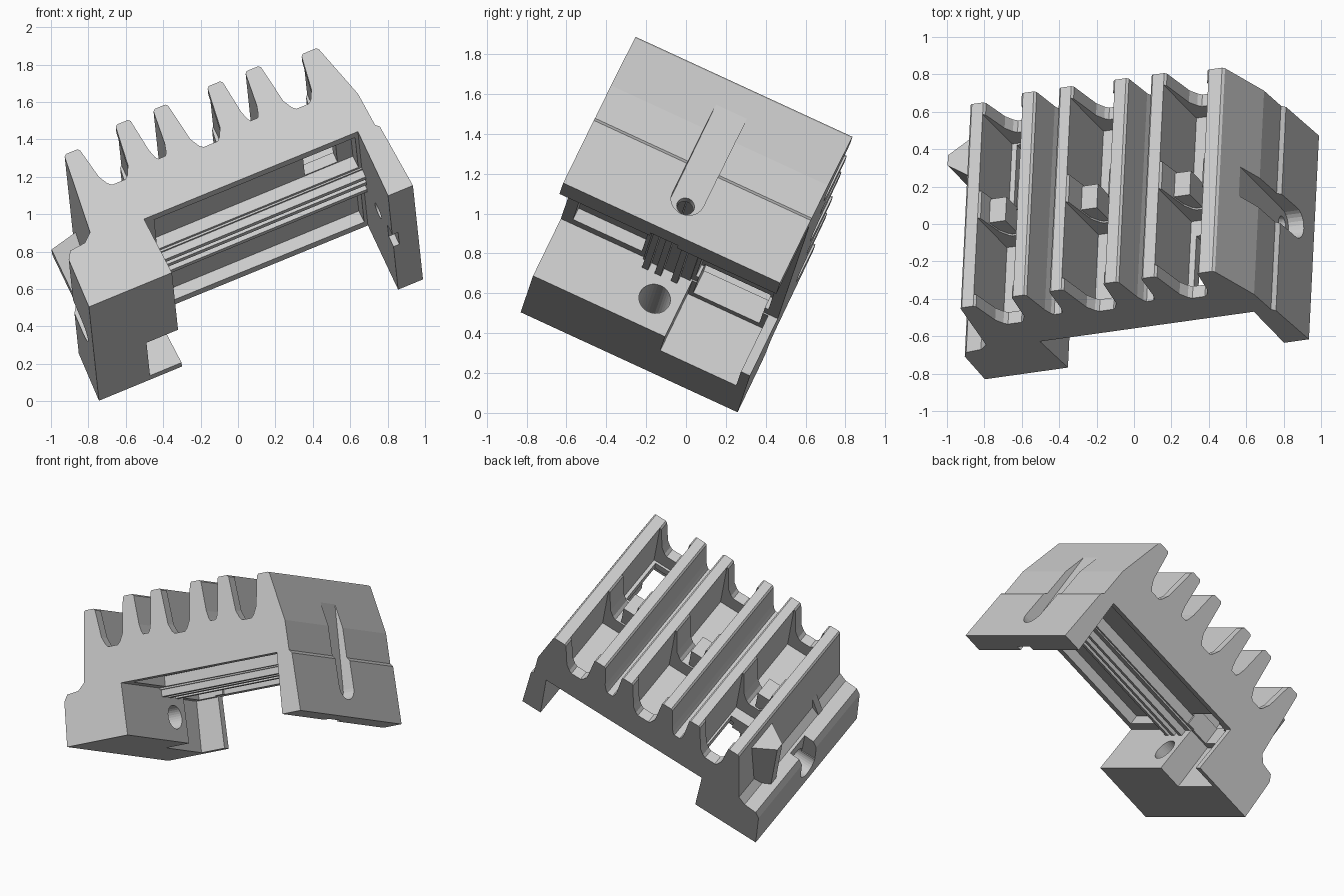
import bpy, bmesh, math
from mathutils import Vector, Matrix

cube = bpy.data.objects.get("Cube")
if cube:
    bpy.data.objects.remove(cube, do_unlink=True)

# Tilted frame: u runs along the clip, v through its depth, w upward
U = Vector((0.917, 0.129, 0.378)).normalized()
V = Vector((0.05, 0.908, -0.416))
V = (V - U * V.dot(U)).normalized()
W = U.cross(V)
FRAME = Matrix((U, V, W)).transposed().to_4x4()
FRAME.translation = Vector((-0.797, -0.83, 0.505))
DEPTH = 1.2

grey = bpy.data.materials.new("light_grey")
grey.use_nodes = True
grey.diffuse_color = (0.6, 0.6, 0.6, 1)
grey.node_tree.nodes["Principled BSDF"].inputs["Base Color"].default_value = (0.6, 0.6, 0.6, 1)


def volume(mesh):
    bm = bmesh.new()
    bm.from_mesh(mesh)
    result = bm.calc_volume(signed=True)
    bm.free()
    return result


def prism(name, points, start, end, along):
    """Closed solid from a 2D outline swept along one axis of the tilted frame."""
    place = {"u": lambda a, b, t: (t, a, b),
             "v": lambda a, b, t: (a, t, b),
             "w": lambda a, b, t: (a, b, t)}[along]
    bm = bmesh.new()
    near = [bm.verts.new(FRAME @ Vector(place(a, b, start))) for a, b in points]
    far = [bm.verts.new(FRAME @ Vector(place(a, b, end))) for a, b in points]
    bm.faces.new(near[::-1])
    bm.faces.new(far)
    for i in range(len(points)):
        j = (i + 1) % len(points)
        bm.faces.new((near[i], near[j], far[j], far[i]))
    if bm.calc_volume(signed=True) < 0:
        bmesh.ops.reverse_faces(bm, faces=bm.faces[:])
    mesh = bpy.data.meshes.new(name)
    bm.to_mesh(mesh)
    bm.free()
    mesh.materials.append(grey)
    obj = bpy.data.objects.new(name, mesh)
    bpy.context.collection.objects.link(obj)
    return obj


def box(name, u, v, w):
    return prism(name, [(u[0], v[0]), (u[1], v[0]), (u[1], v[1]), (u[0], v[1])], w[0], w[1], "w")


def rod(name, v, w, radius, u, sides=32):
    ring = [(v + radius * math.cos(i * math.tau / sides), w + radius * math.sin(i * math.tau / sides))
            for i in range(sides)]
    return prism(name, ring, u[0], u[1], "u")


def cut(target, cutter):
    """Subtract a cutter, keeping the first solver result that is a sound solid."""
    cutter.hide_render = True
    before = volume(target.data)
    for solver in ("MANIFOLD", "EXACT", "FLOAT"):
        mod = target.modifiers.new("cut", "BOOLEAN")
        mod.operation = "DIFFERENCE"
        mod.solver = solver
        mod.object = cutter
        graph = bpy.context.evaluated_depsgraph_get()
        graph.update()
        mesh = bpy.data.meshes.new_from_object(target.evaluated_get(graph))
        target.modifiers.clear()
        if 0.6 * before < volume(mesh) < before - 1e-6:
            target.data = mesh
            break
    bpy.data.objects.remove(cutter, do_unlink=True)


# Body: legs, deck and six ridges as a single side outline
fingers = [(0.233, 0.323, 0.877), (0.551, 0.638, 0.923), (0.771, 0.856, 0.923),
           (1.088, 1.177, 0.926), (1.308, 1.398, 0.923), (1.621, 1.722, 0.891)]
outline = [(0, 0), (0.012, 0.3), (0.04, 0.345), (0.13, 0.355), (0.18, 0.4)]
for i, (left, right, top) in enumerate(fingers):
    if i:
        before = fingers[i - 1][1]
        near, far, low = (0.03, 0.075, 0.608) if i % 2 else (0.02, 0.045, 0.645)
        outline += [(before + near, low + 0.07), (before + far * 0.75, low + 0.018), (before + far, low),
                    (left - far, low), (left - far * 0.75, low + 0.018), (left - near, low + 0.07)]
    outline += [(left, top - 0.012), (left + 0.012, top), (right - 0.012, top), (right, top - 0.012)]
outline += [(1.808, 0.551), (1.818, 0.347), (1.838, 0.325), (1.861, -0.066), (1.716, -0.066),
            (1.719, 0.348), (0.473, 0.352), (0.484, 0)]
body = prism("clip_body", outline, 0, DEPTH, "v")

# Pockets in the wide gaps, front and back of a middle web
for i in (0, 2, 4):
    u = (fingers[i][1] - 0.012, fingers[i + 1][0] + 0.012)
    for v in [(0.07, 0.52), (0.68, 1.13)]:
        cut(body, box("pocket_cutter", u, v, (0.48, 1.1)))
    # Web block standing against the lower ridge
    box("middle_web_block", (u[0] - 0.01, u[0] + 0.12), (0.53, 0.67), (0.5, 0.78))

# Recesses under the deck
for v in [(0.06, 0.44), (0.74, 1.14)]:
    cut(body, box("recess_cutter", (0.53, 1.7), v, (0.2, 0.42)))

# Openings through the deck
cut(body, box("front_opening_cutter", (1.42, 1.61), (0.085, 0.43), (0.25, 0.55)))
cut(body, box("back_opening_cutter", (0.34, 0.55), (0.755, 1.12), (0.3, 0.55)))

# Notch in the inner side of the first leg, leaving a thin lip
cut(body, box("leg_notch_cutter", (0.3, 0.6), (0.73, 1.15), (-0.1, 0.345)))
# Small notch in the far leg
cut(body, box("small_notch_cutter", (1.68, 1.75), (0.5, 0.65), (-0.1, 0.0)))

# Screw hole and trough on the shelf side
cut(body, rod("leg_hole_cutter", 0.6, 0.167, 0.08, (-0.2, 0.65)))
cut(body, box("trough_cutter", (-0.1, 0.11), (0.515, 0.685), (0.16, 0.5)))

# Screw hole and rounded channel on the sloping side
cut(body, rod("far_hole_cutter", 0.6, 0.14, 0.045, (1.6, 2.0)))
arc = [(0.6 + 0.085 * math.cos(a), 0.14 + 0.085 * math.sin(a))
       for a in [math.pi + k * math.pi / 12 for k in range(13)]]
cut(body, prism("channel_cutter", arc + [(0.685, 0.9), (0.515, 0.9)], 1.765, 2.0, "u"))

# Rail bundle under the deck
box("rail_base", (0.46, 1.73), (0.46, 0.72), (0.34, 0.41))
for v in (0.49, 0.56, 0.65):
    box("rail", (0.46, 1.73), (v - 0.017, v + 0.017), (0.295, 0.4))

# Tapered rib and small rib on the shelf
prism("shelf_rib", [(0.24, 0.8), (0.08, 0.9), (0.08, 0.96), (0.24, 1.06)], 0.33, 0.79, "w")
prism("small_rib", [(0.12, 0.34), (0.22, 0.34), (0.22, 0.56)], 0.28, 0.33, "v")
